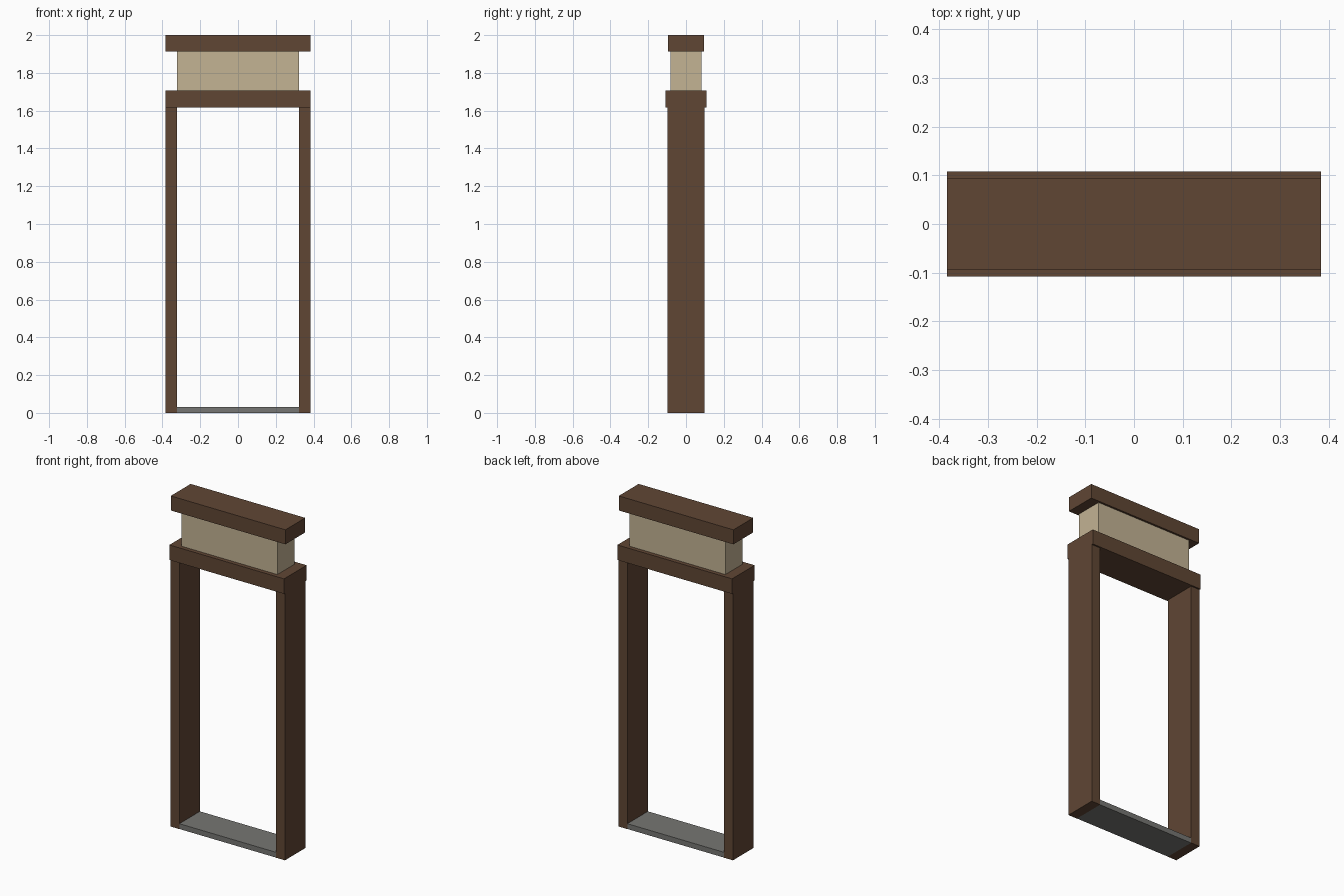
import bpy

if "Cube" in bpy.data.objects:
    bpy.data.objects.remove(bpy.data.objects["Cube"])


def srgb(*rgb):
    """8-bit sRGB to a linear RGBA tuple."""
    lin = [((c / 255 + 0.055) / 1.055) ** 2.4 for c in rgb]
    return (*lin, 1.0)


def material(name, *rgb):
    m = bpy.data.materials.new(name)
    m.diffuse_color = srgb(*rgb)
    m.use_nodes = True
    m.node_tree.nodes["Principled BSDF"].inputs["Base Color"].default_value = m.diffuse_color
    return m


def box(name, x, y, z, mat):
    """Box from (min, max) ranges on each axis."""
    bpy.ops.mesh.primitive_cube_add(size=1, location=[sum(r) / 2 for r in (x, y, z)])
    ob = bpy.context.object
    ob.name = name
    ob.scale = [r[1] - r[0] for r in (x, y, z)]
    bpy.ops.object.transform_apply(location=True, rotation=False, scale=True)
    ob.data.materials.append(mat)
    return ob


wood = material("dark brown wood", 96, 70, 52)
plaster = material("tan panel", 195, 179, 148)
stone = material("grey stone", 118, 118, 115)

W, INNER = 0.384, 0.324          # outer and inner half widths
LINTEL_Z, PANEL_Z, CAP_Z = 1.617, 1.708, 1.912

# Side posts
for side, x in (("left", (-W, -INNER)), ("right", (INNER, W))):
    box(f"{side}_post", x, (-0.099, 0.099), (0, LINTEL_Z), wood)

# Threshold between the posts
box("threshold", (-INNER, INNER), (-0.098, 0.098), (0, 0.032), stone)

# Lintel, panel above it and top cap
box("lintel", (-W, W), (-0.108, 0.108), (LINTEL_Z, PANEL_Z), wood)
box("upper_panel", (-0.322, 0.322), (-0.083, 0.083), (PANEL_Z, CAP_Z), plaster)
box("top_cap", (-W, W), (-0.095, 0.095), (CAP_Z, 2.0), wood)
